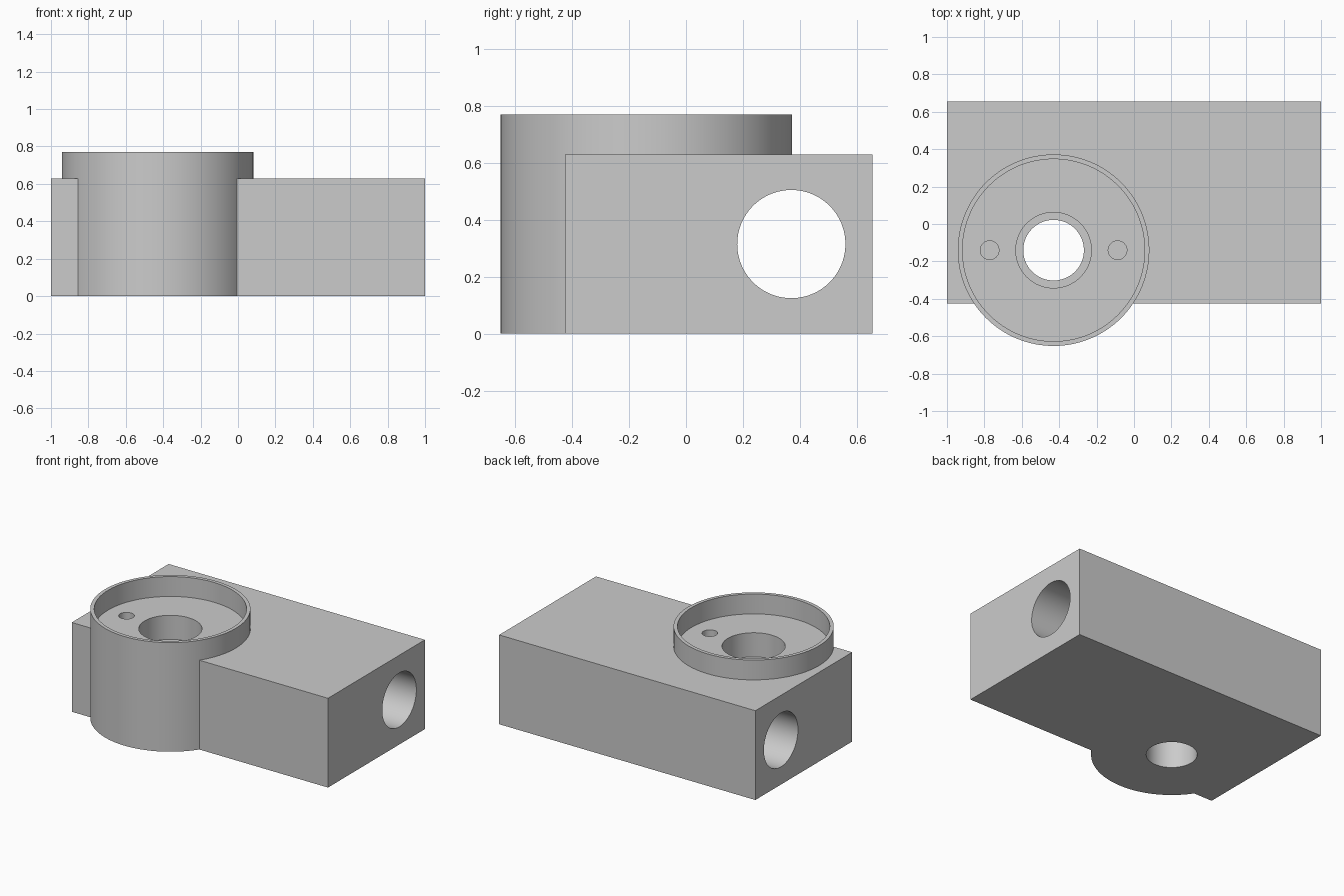
import bpy
import math

cube = bpy.data.objects.get("Cube")
if cube:
    bpy.data.objects.remove(cube, do_unlink=True)

metal = bpy.data.materials.new("plain_grey")
metal.use_nodes = True
metal.diffuse_color = (0.6, 0.6, 0.6, 1)
metal.node_tree.nodes["Principled BSDF"].inputs["Base Color"].default_value = (0.6, 0.6, 0.6, 1)

BLOCK_TOP, RIM_TOP = 0.63, 0.77
CX, CY = -0.43, -0.14          # boss axis
OVER = 0.1                     # how far cutters stick out


def cylinder(name, radius, z0, z1, x=CX, y=CY, sides=128):
    bpy.ops.mesh.primitive_cylinder_add(vertices=sides, radius=radius, depth=z1 - z0,
                                        location=(x, y, (z0 + z1) / 2))
    obj = bpy.context.object
    obj.name = name
    return obj


def combine(target, tool, operation):
    mod = target.modifiers.new(tool.name, 'BOOLEAN')
    mod.operation, mod.solver, mod.object = operation, 'EXACT', tool
    bpy.ops.object.select_all(action='DESELECT')
    bpy.context.view_layer.objects.active = target
    target.select_set(True)
    bpy.ops.object.modifier_apply(modifier=mod.name)
    bpy.data.objects.remove(tool, do_unlink=True)


# Rectangular block
y0, y1 = -0.425, 0.655
bpy.ops.mesh.primitive_cube_add(size=1, location=(0, (y0 + y1) / 2, BLOCK_TOP / 2))
body = bpy.context.object
body.name = "bored_block"
body.scale = (2, y1 - y0, BLOCK_TOP)
bpy.ops.object.transform_apply(location=True, rotation=True, scale=True)
body.data.materials.append(metal)

# Round boss merged into the front of the block
combine(body, cylinder("boss", 0.512, 0, RIM_TOP), 'UNION')

# Shallow recess leaving a thin rim
combine(body, cylinder("recess", 0.487, BLOCK_TOP, RIM_TOP + OVER), 'DIFFERENCE')

# Stepped centre hole
combine(body, cylinder("counterbore", 0.202, 0.46, RIM_TOP), 'DIFFERENCE')
combine(body, cylinder("through_hole", 0.162, -OVER, RIM_TOP), 'DIFFERENCE')

# Pair of blind pin holes
for side in (-1, 1):
    combine(body, cylinder("pin_hole", 0.05, 0.46, RIM_TOP, x=CX + side * 0.342, sides=48),
            'DIFFERENCE')

# Long bore from side to side
bore = cylinder("cross_bore", 0.19, -1 - OVER, 1 + OVER)
bore.location = (0, 0.37, BLOCK_TOP / 2)
bore.rotation_euler = (0, math.pi / 2, 0)
combine(body, bore, 'DIFFERENCE')

# One material and smooth round walls
body.data.materials.clear()
body.data.materials.append(metal)
for face in body.data.polygons:
    face.material_index = 0
body.select_set(True)
bpy.context.view_layer.objects.active = body
bpy.ops.object.shade_smooth_by_angle(angle=math.radians(30))
